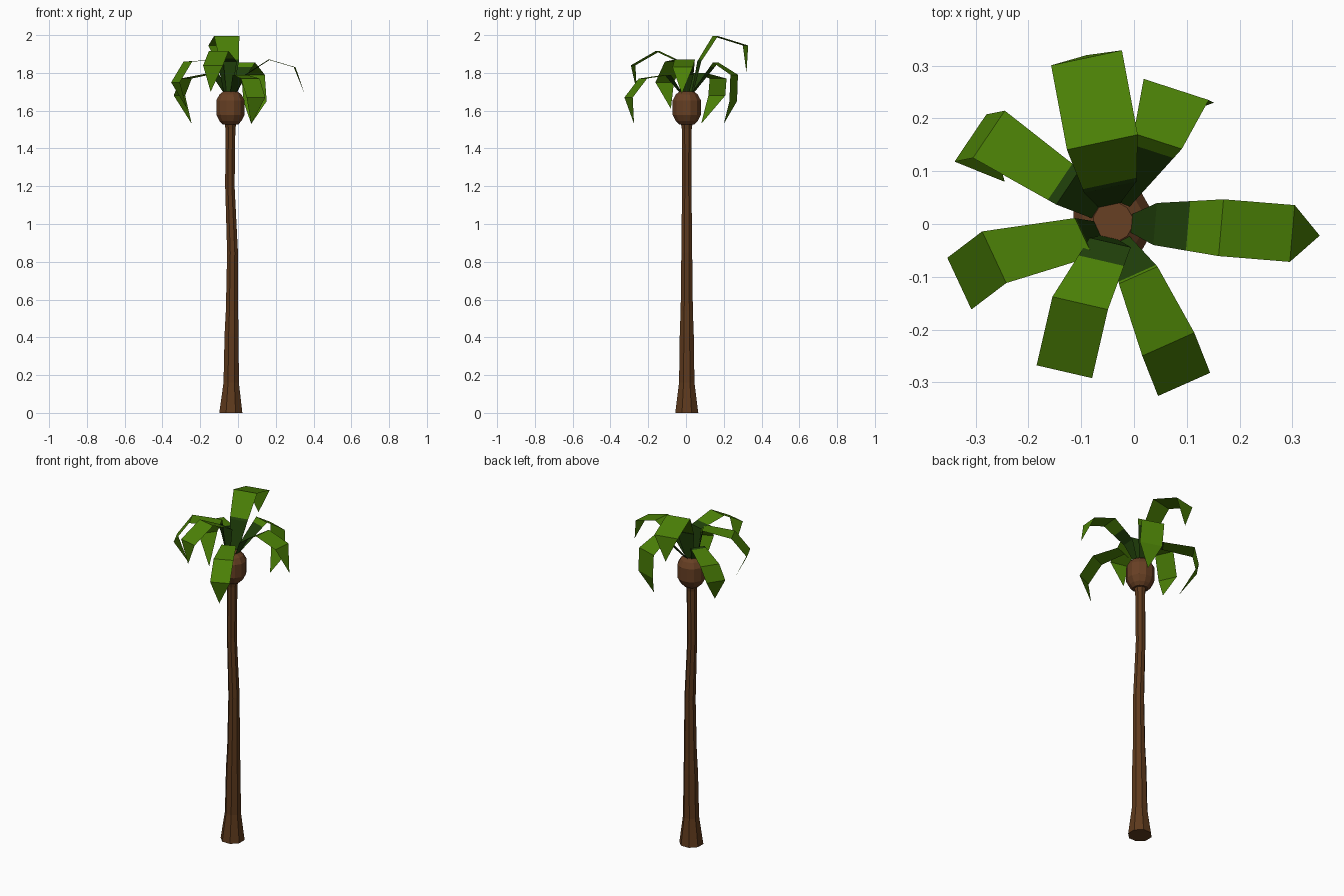
import bpy
import bmesh
from math import cos, sin, pi, radians
from mathutils import Vector

cube = bpy.data.objects.get("Cube")
if cube:
    bpy.data.objects.remove(cube, do_unlink=True)


def make_material(name, colour):
    material = bpy.data.materials.new(name)
    material.use_nodes = True
    material.diffuse_color = (*colour, 1)
    shader = material.node_tree.nodes["Principled BSDF"]
    shader.inputs["Base Color"].default_value = (*colour, 1)
    shader.inputs["Roughness"].default_value = 0.9
    return material


def finish(bm, name, materials):
    mesh = bpy.data.meshes.new(name)
    bm.to_mesh(mesh)
    bm.free()
    for material in materials:
        mesh.materials.append(material)
    obj = bpy.data.objects.new(name, mesh)
    bpy.context.collection.objects.link(obj)


def ringed_solid(name, rings, sides, material):
    """Flat-sided solid through rings of (centre x, height, radius)."""
    bm = bmesh.new()
    loops = []
    for x, z, radius in rings:
        corners = [2 * pi * (i + 0.5) / sides for i in range(sides)]
        loops.append([bm.verts.new((x + radius * cos(a), CROWN.y + radius * sin(a), z))
                      for a in corners])
    for low, high in zip(loops, loops[1:]):
        for i in range(sides):
            j = (i + 1) % sides
            bm.faces.new((low[i], low[j], high[j], high[i]))
    bm.faces.new(reversed(loops[0]))
    bm.faces.new(loops[-1])
    finish(bm, name, [material])


def palm_leaf(name, heading, scale, shade_end, path):
    """Folded strip, dark from the root to shade_end (counted in folds)."""
    angle = radians(heading)
    forward = Vector((cos(angle), sin(angle), 0))
    side = Vector((-sin(angle), cos(angle), 0))
    centres = [CROWN + forward * 0.03] + [Vector(p) for p in path]
    half_widths = [0.015, 0.04, 0.054, 0.054]

    # Extra cross-section where the dark root meets the lighter blade
    fold = int(shade_end)
    part = shade_end - fold
    middle = centres[fold].lerp(centres[fold + 1], part)
    width = half_widths[fold] * (1 - part) + half_widths[fold + 1] * part
    centres.insert(fold + 1, middle)
    half_widths.insert(fold + 1, width)

    bm = bmesh.new()
    pairs = []
    for centre, half in zip(centres, half_widths):
        offset = side * half * scale
        pairs.append((bm.verts.new(centre - offset), bm.verts.new(centre + offset)))
    for i, ((a, b), (c, d)) in enumerate(zip(pairs, pairs[1:])):
        face = bm.faces.new((a, c, d, b))
        face.material_index = 1 if i <= fold else 0
    tip = bm.verts.new(centres[-1])
    bm.faces.new((pairs[-1][0], tip, pairs[-1][1]))
    finish(bm, name, [leaf_green, root_green])


bark = make_material("bark brown", (0.112, 0.042, 0.012))
husk = make_material("husk brown", (0.135, 0.05, 0.017))
leaf_green = make_material("leaf green", (0.072, 0.22, 0.002))
root_green = make_material("dark root green", (0.014, 0.05, 0.003))
CROWN = Vector((-0.04, 0.004, 1.69))

# Slightly bent trunk with a flared foot
ringed_solid("trunk", [
    (-0.038, 0, 0.066), (-0.036, 0.16, 0.044), (-0.034, 0.42, 0.04),
    (-0.032, 0.54, 0.035), (-0.029, 0.85, 0.031), (-0.043, 1.2, 0.027),
    (-0.04, 1.5, 0.028), (-0.04, 1.55, 0.036)], 8, bark)

# Rounded crown bulb
ringed_solid("crown_bulb", [
    (-0.04, 1.527, 0.042), (-0.04, 1.545, 0.06), (-0.04, 1.578, 0.077),
    (-0.04, 1.655, 0.077), (-0.04, 1.686, 0.06), (-0.04, 1.702, 0.038)], 12, husk)

# Leaves: heading, width scale, dark length, then inner, fold, end and tip points
leaves = {
    "left": (-5, 1, 1.5, [(0.04, 0, 1.79), (0.165, -0.007, 1.87),
                          (0.3, -0.018, 1.83), (0.352, -0.022, 1.69)]),
    "back_left": (72, 1.2, 0.85, [(0.045, 0.157, 1.855), (0.08, 0.255, 1.79),
                                  (0.09, 0.25, 1.65), (0.07, 0.2, 1.53)]),
    "back": (102, 1.27, 1.08, [(-0.045, 0.07, 1.86), (-0.06, 0.155, 1.995),
                               (-0.09, 0.315, 1.945), (-0.09, 0.32, 1.8)]),
    "back_right": (146, 1, 1.1, [(-0.125, 0.07, 1.8), (-0.275, 0.17, 1.77),
                                 (-0.31, 0.163, 1.68), (-0.245, 0.08, 1.53)]),
    "right": (205, 1, 0.95, [(-0.095, -0.025, 1.87), (-0.265, -0.063, 1.86),
                             (-0.331, -0.113, 1.75), (-0.27, -0.08, 1.61)]),
    "front_right": (257, 1, 1.3, [(-0.045, -0.035, 1.86), (-0.102, -0.15, 1.915),
                                  (-0.132, -0.28, 1.84), (-0.145, -0.26, 1.7)]),
    "front_left": (-66, 1, 0.95, [(0.008, -0.097, 1.79), (0.065, -0.228, 1.77),
                                  (0.095, -0.304, 1.67), (0.07, -0.275, 1.53)]),
}
for place, (heading, scale, shade_end, path) in leaves.items():
    palm_leaf("leaf_" + place, heading, scale, shade_end, path)
